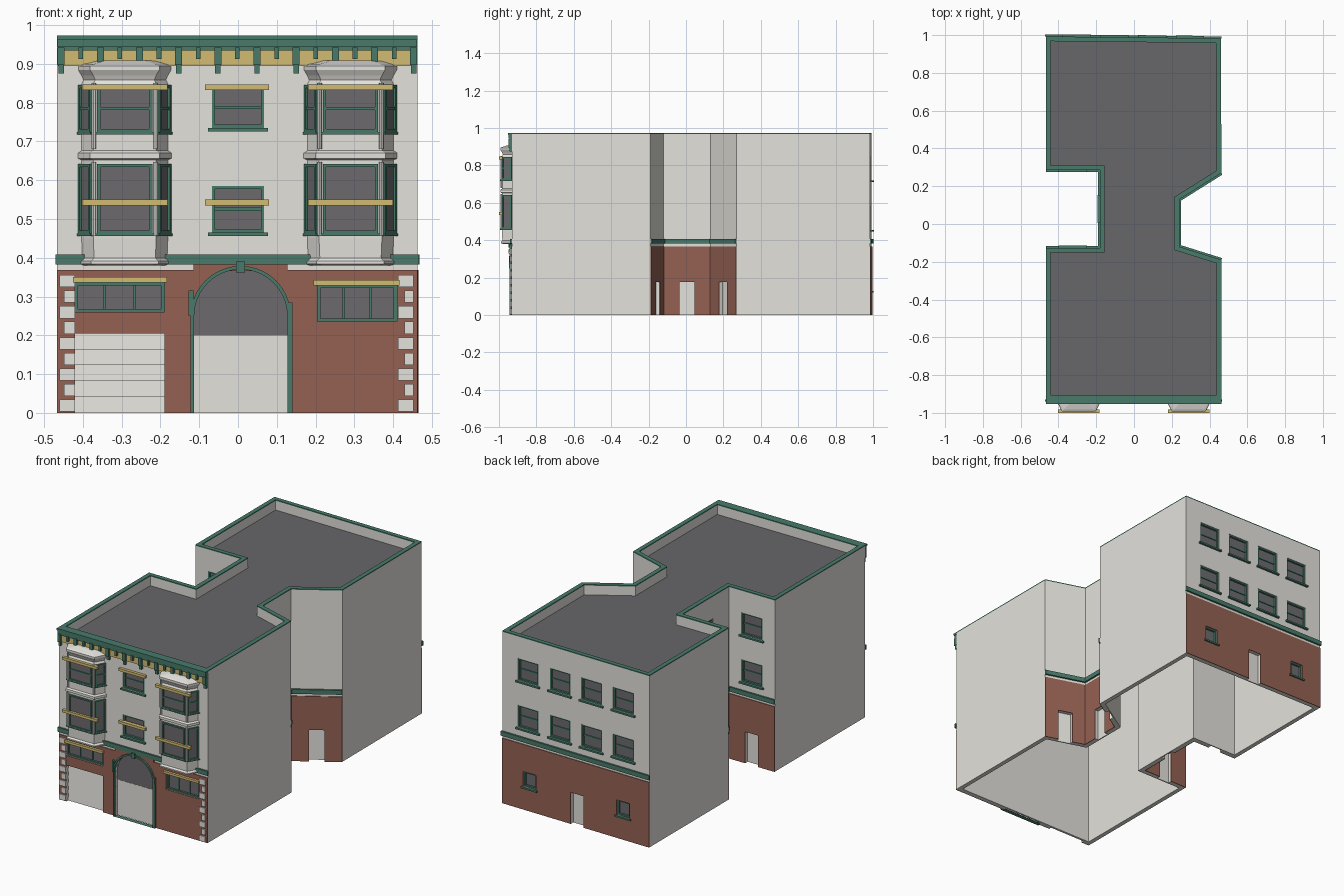
import bpy, bmesh, math
from mathutils import Matrix, Vector

cube = bpy.data.objects.get("Cube")
if cube:
    bpy.data.objects.remove(cube, do_unlink=True)


def material(name, r, g, b):
    lin = [((c / 255 + 0.055) / 1.055) ** 2.4 for c in (r, g, b)] + [1]
    m = bpy.data.materials.new(name)
    m.use_nodes = True
    m.diffuse_color = lin
    m.node_tree.nodes["Principled BSDF"].inputs["Base Color"].default_value = lin
    return m


CREAM = material("cream plaster", 228, 226, 220)
BRICK = material("red brick", 149, 97, 83)
GREEN = material("green trim", 72, 122, 106)
GOLD = material("gold trim", 210, 187, 113)
ROOF = material("dark roof", 103, 102, 105)
GLASS = material("grey glass", 108, 106, 109)


def finish(name, bm, mat):
    bmesh.ops.recalc_face_normals(bm, faces=bm.faces)
    me = bpy.data.meshes.new(name)
    bm.to_mesh(me)
    bm.free()
    if mat:
        me.materials.append(mat)
    ob = bpy.data.objects.new(name, me)
    bpy.context.collection.objects.link(ob)
    return ob


def add_box(bm, M, b):
    x0, x1, y0, y1, z0, z1 = b
    T = Matrix.Translation(((x0 + x1) / 2, (y0 + y1) / 2, (z0 + z1) / 2))
    S = Matrix.Diagonal((x1 - x0, y1 - y0, z1 - z0, 1))
    bmesh.ops.create_cube(bm, size=1, matrix=M @ T @ S)


def boxes(name, mat, items, M=Matrix()):
    bm = bmesh.new()
    for b in items:
        add_box(bm, M, b)
    return finish(name, bm, mat)


def loft(name, mat, loops, M=Matrix(), ring=False):
    """Bridge matching loops; close the ends, or join last to first for a ring."""
    bm = bmesh.new()
    vs = [[bm.verts.new(M @ Vector(p)) for p in lp] for lp in loops]
    pairs = list(zip(vs, vs[1:])) + ([(vs[-1], vs[0])] if ring else [])
    for a, b in pairs:
        for i in range(len(a)):
            j = (i + 1) % len(a)
            bm.faces.new((a[i], a[j], b[j], b[i]))
    if not ring:
        bm.faces.new(vs[0])
        bm.faces.new(vs[-1])
    return finish(name, bm, mat)


def frame(p, q):
    """Wall space: x along the wall, y inward, z up."""
    d = (Vector(q) - Vector(p)).normalized()
    M = Matrix(((d.x, -d.y, 0, 0), (d.y, d.x, 0, 0), (0, 0, 1, 0), (0, 0, 0, 1)))
    M.translation = ((p[0] + q[0]) / 2, (p[1] + q[1]) / 2, 0)
    return M


def inset(pts, d):
    out = []
    for i, p in enumerate(pts):
        e = [(Vector(p) - Vector(pts[i - 1])).normalized(),
             (Vector(pts[(i + 1) % len(pts)]) - Vector(p)).normalized()]
        a, b = [Vector((-v.y, v.x)) for v in e]
        out.append(tuple(Vector(p) + (a + b) * d / (1 + a.dot(b))))
    return out


def at(pts, z):
    return [(x, y, z) for x, y in pts]


# Footprint with a notch on each side
PLAN = [(-.467, -.93), (.463, -.93), (.463, -.19), (.24, -.12), (.24, .13), (.463, .27),
        (.46, .983), (-.467, .993), (-.467, .286), (-.18, .286), (-.18, -.127), (-.467, -.127)]
INNER = inset(PLAN, .025)
WALLS = [frame(p, q) for p, q in zip(PLAN, PLAN[1:] + PLAN[:1])]
LENGTH = [math.dist(p, q) for p, q in zip(PLAN, PLAN[1:] + PLAN[:1])]
FRONT = Matrix.Translation((0, -.93, 0))
RECESS = .0215
cuts = bmesh.new()


def window(name, M, cx, w, z0, z1, d=.014, cols=1, rows=2, sill=True, cut=True):
    x0, x1, t = cx - w / 2, cx + w / 2, .008
    y0, y1 = min(d - .006, .003), d + .004
    if cut:
        add_box(cuts, M, (x0, x1, -.03, RECESS, z0, z1))
    boxes(name + "_glass", GLASS, [(x0, x1, d, d + .005, z0, z1)], M)
    f = [(x0, x0 + t, y0, y1, z0, z1), (x1 - t, x1, y0, y1, z0, z1),
         (x0, x1, y0, y1, z0, z0 + t), (x0, x1, y0, y1, z1 - t, z1)]
    for i in range(1, cols):
        x = x0 + w * i / cols
        f.append((x - .003, x + .003, d - .005, d + .003, z0, z1))
    for i in range(1, rows):
        z = z0 + (z1 - z0) * i / rows
        f.append((x0, x1, d - .005, d + .003, z - .004, z + .004))
    if sill:
        f.append((x0 - .01, x1 + .01, -.012, d, z0 - .009, z0))
    boxes(name + "_frame", GREEN, f, M)


def door(name, M, cx, w=.08, h=.178):
    add_box(cuts, M, (cx - w / 2, cx + w / 2, -.03, RECESS, -.01, h))
    boxes(name, CREAM, [(cx - w / 2, cx + w / 2, .019, .023, 0, h)], M)


# Shell, roof and parapet coping
shell = loft("wall_shell", CREAM, [at(PLAN, 0), at(PLAN, .967), at(INNER, .967), at(INNER, 0)], ring=True)
loft("roof_deck", ROOF, [at(INNER, .905), at(INNER, .915)])
loft("parapet_coping", GREEN, [at(PLAN, .967), at(PLAN, .973), at(INNER, .973), at(INNER, .967)], ring=True)

# Brick ground floor and the belt course on the decorated walls
bm, belt = bmesh.new(), bmesh.new()
for i in (0, 2, 3, 4, 6, 8, 9, 10):
    h = LENGTH[i] / 2
    add_box(bm, WALLS[i], (-h, h, -.004, 0, 0, .368))
    e = .004 if i in (0, 6) else 0
    add_box(belt, WALLS[i], (-h - e, h + e, -.01, 0, .383, .408))
brick = finish("brick_base", bm, BRICK)
finish("belt_course", belt, GREEN)

# Back wall openings
for k, x in enumerate((-.3, -.1, .1, .3)):
    for z in (.455, .72):
        window(f"back_window_{k}", WALLS[6], x, .13, z, z + .125)
for x in (-.29, .3):
    window("back_small_window", WALLS[6], x, .08, .13, .215, rows=1)
door("back_door", WALLS[6], .01)

# Notch openings
for i in (8, 9, 10):
    for z in (.455, .72):
        window("court_window", WALLS[i], 0, .13, z, z + .125)
for i in (2, 3, 4, 8, 9, 10):
    door("court_door", WALLS[i], 0)

# Front centre windows with gold bars
for z0, z1, bar in ((.465, .585, .535), (.735, .84, .832)):
    window("centre_window", FRONT, 0, .134, z0, z1)
    boxes("centre_window_bar", GOLD, [(-.085, .08, -.016, .006, bar, bar + .015)], FRONT)

# Shop windows and lintels
window("left_shop_window", FRONT, .307, .205, .235, .33, cols=3, rows=1, sill=False)
window("right_shop_window", FRONT, -.305, .23, .26, .337, cols=3, rows=1, sill=False)
boxes("shop_lintels", GOLD, [(.195, .416, -.018, 0, .329, .342), (-.425, -.183, -.018, 0, .336, .35)], FRONT)

# Garage door with overlapping slats
add_box(cuts, FRONT, (-.42, -.19, -.03, RECESS, -.01, .205))
for k in range(5):
    z = k * .041
    loft("garage_door_slat", CREAM, [[(x, .012, z), (x, .016, z + .041), (x, .022, z + .041), (x, .022, z)]
                                     for x in (-.42, -.19)], FRONT)


# Arched entrance
def arch(r, y, foot):
    pts = [(.007 + r * math.cos(a), y, .25 + r * math.sin(a))
           for a in [math.pi * k / 20 for k in range(21)]]
    return [(.007 + r, y, foot)] + pts + [(.007 - r, y, foot)]


arch_cut = loft("arch_cutter", None, [arch(.12, -.03, -.01), arch(.12, RECESS, -.01)], FRONT)
loft("arch_trim", GREEN, [arch(.129, -.014, 0), arch(.129, 0, 0), arch(.12, .012, 0), arch(.12, -.014, 0)],
     FRONT, ring=True)
boxes("arch_keystone", GREEN, [(-.005, .018, -.02, 0, .362, .39)], FRONT)
boxes("arch_imposts", GREEN, [(-.127, -.115, -.016, 0, .25, .315), (.129, .141, -.016, 0, .25, .285),
                              (.129, .141, -.014, 0, 0, .25)], FRONT)
boxes("arch_brick_cap", BRICK, [(-.115, .128, -.006, 0, .366, .382)], FRONT)
boxes("entrance_door", CREAM, [(-.113, .127, .014, .02, 0, .2)], FRONT)
boxes("entrance_fanlight", GLASS, [(-.113, .127, .015, .02, .2, .37)], FRONT)

# Corner quoins
q = []
for k in range(9):
    z, short = .004 + k * .04, k % 2
    q += [(-.46 + .011 * short, -.42, -.01, 0, z, z + .031), (.413 + .016 * short, .453, -.01, 0, z, z + .031)]
boxes("corner_quoins", CREAM, q, FRONT)


# Bay windows
def bay_outline(e):
    return [(-.118 - e, .005), (-.085 - e, -.058 - e), (.085 + e, -.058 - e), (.118 + e, .005)]


PROFILE = [(.38, -.012), (.384, .002), (.391, .002), (.399, -.006), (.448, -.004), (.652, -.004),
           (.656, .005), (.67, .005), (.676, -.004), (.848, -.004), (.858, -.009), (.87, -.004),
           (.884, .004), (.894, .004), (.899, -.005), (.908, -.035)]
for side, cx in (("left", .29), ("right", -.292)):
    M = Matrix.Translation((cx, -.93, 0))
    loft(side + "_bay", CREAM, [at(bay_outline(e), z) for z, e in PROFILE], M)
    line = bay_outline(-.004)
    for k, w in enumerate((.06, .142, .06)):
        F = M @ frame(line[k], line[k + 1])
        for z0, z1, rows in ((.462, .642, 1), (.724, .846, 2)):
            window(f"{side}_bay_window_{k}", F, 0, w, z0, z1, d=-.003, rows=rows, sill=False, cut=False)
            boxes(f"{side}_bay_sill_{k}", GREEN, [(-w / 2 - .006, w / 2 + .006, -.01, 0, z0 - .006, z0)], F)
    boxes(side + "_bay_bars", GOLD, [(-.11, .11, -.07, -.052, z, z + .015) for z in (.535, .832)], M)
    # Slim corner posts
    bm = bmesh.new()
    for x in (-.08, .08):
        for z, h in ((.552, .19), (.765, .17)):
            bmesh.ops.create_cone(bm, cap_ends=True, segments=8, radius1=.006, radius2=.006, depth=h,
                                  matrix=M @ Matrix.Translation((x, -.056, z)))
    finish(side + "_bay_posts", bm, CREAM)

# Cornice, frieze and alternating long and short brackets
boxes("cornice", GREEN, [(-.467, .463, -.022, .02, .962, .973), (-.465, .461, -.018, .02, .943, .962),
                         (-.464, .46, -.013, 0, .934, .943)], FRONT)
boxes("frieze", GOLD, [(-.464, .46, -.006, 0, .895, .935)], FRONT)
b = []
for k in range(19):
    x = -.456 + k * .0505
    if k % 2:
        b.append((x - .006, x + .006, -.018, 0, .912, .942))
    else:
        b += [(x - .009, x + .009, -.02, 0, .897, .942), (x - .007, x + .007, -.014, 0, .875, .897)]
boxes("cornice_brackets", GREEN, b, FRONT)

# Cut the openings through the brick and into the shell
cutter = finish("opening_cutter", cuts, None)
for ob in (shell, brick):
    bpy.context.view_layer.objects.active = ob
    for c in (cutter, arch_cut):
        mod = ob.modifiers.new("opening", "BOOLEAN")
        mod.operation, mod.solver, mod.object = "DIFFERENCE", "EXACT", c
        mod.use_self = True
        bpy.ops.object.modifier_apply(modifier=mod.name)
for c in (cutter, arch_cut):
    bpy.data.objects.remove(c, do_unlink=True)
